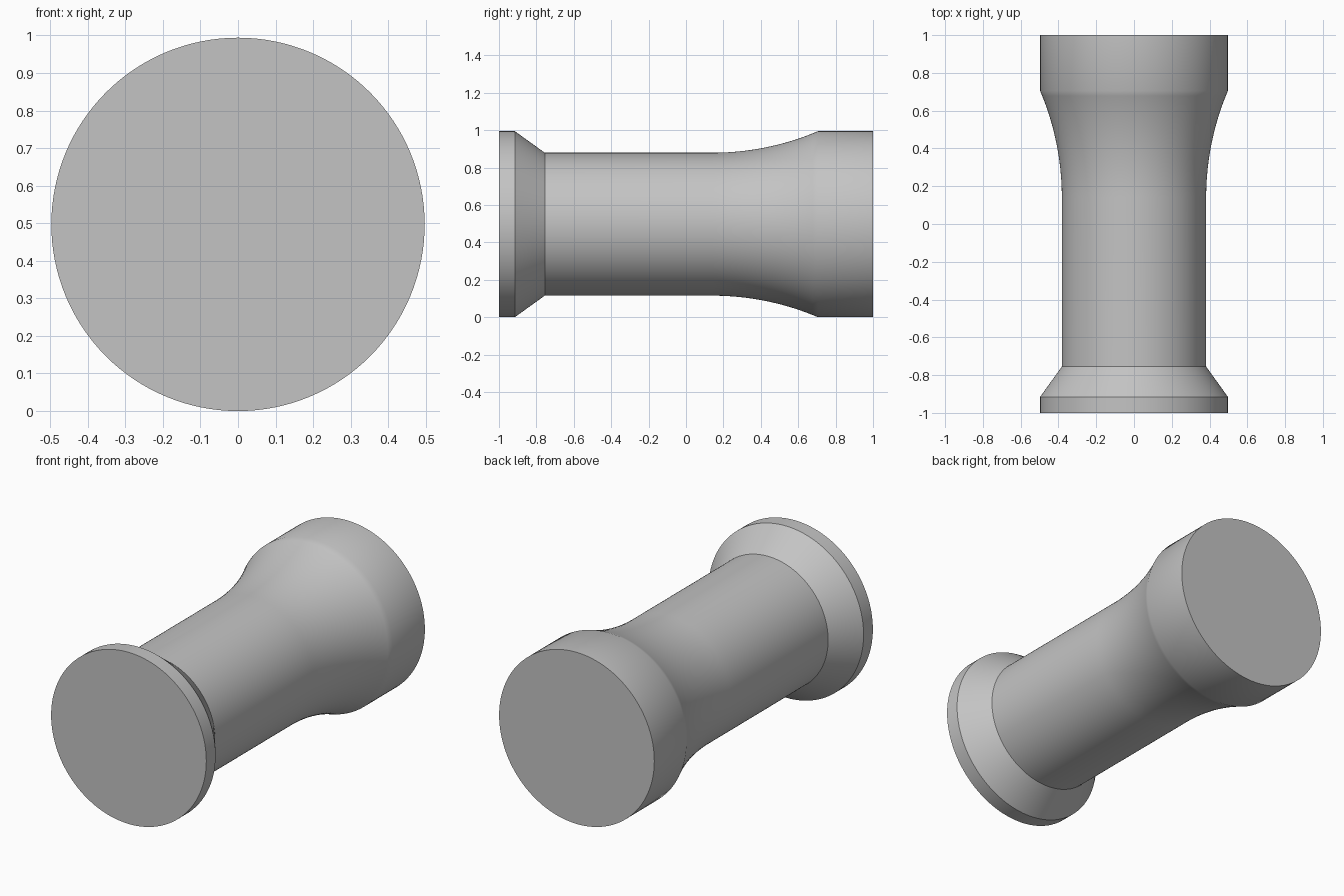
import bpy
import bmesh
import math
from mathutils import Vector

cube = bpy.data.objects.get("Cube")
if cube:
    bpy.data.objects.remove(cube, do_unlink=True)

RIM = 0.497        # radius of both ends
WAIST = 0.382      # radius of the shaft
FLARE_START, FLARE_END = 0.14, 0.705
SIDES, FLARE_STEPS = 128, 20

# Single grey material
grey = bpy.data.materials.new("plain grey")
grey.use_nodes = True
colour = (0.55, 0.55, 0.55, 1)
grey.diffuse_color = colour
grey.node_tree.nodes["Principled BSDF"].inputs["Base Color"].default_value = colour

# Front cap, rim, cone and straight shaft as (y, radius)
profile = [(-1, 0), (-1, RIM), (-0.915, RIM), (-0.755, WAIST)]

# Flare: circular arc tangent to the shaft, widening to the rear collar
length, rise = FLARE_END - FLARE_START, RIM - WAIST
arc_radius = (length ** 2 + rise ** 2) / (2 * rise)
sweep = math.asin(length / arc_radius)
for i in range(FLARE_STEPS + 1):
    a = sweep * i / FLARE_STEPS
    profile.append((FLARE_START + arc_radius * math.sin(a),
                    WAIST + arc_radius * (1 - math.cos(a))))

# Rear collar and cap
profile += [(1, RIM), (1, 0)]

# Revolve the profile around the y axis
bm = bmesh.new()
verts = [bm.verts.new((0, y, r)) for y, r in profile]
edges = [bm.edges.new(pair) for pair in zip(verts, verts[1:])]
bmesh.ops.spin(bm, geom=verts + edges, cent=(0, 0, 0), axis=Vector((0, 1, 0)),
               angle=math.tau, steps=SIDES)
bmesh.ops.remove_doubles(bm, verts=bm.verts, dist=1e-4)
bmesh.ops.recalc_face_normals(bm, faces=bm.faces)
bmesh.ops.translate(bm, verts=bm.verts, vec=(0, 0, RIM))

mesh = bpy.data.meshes.new("flared_spool")
bm.to_mesh(mesh)
bm.free()
mesh.materials.append(grey)
spool = bpy.data.objects.new("flared_spool", mesh)
bpy.context.collection.objects.link(spool)

# Smooth shading with crisp rims
bpy.ops.object.select_all(action="DESELECT")
spool.select_set(True)
bpy.context.view_layer.objects.active = spool
bpy.ops.object.shade_smooth_by_angle(angle=math.radians(30))
